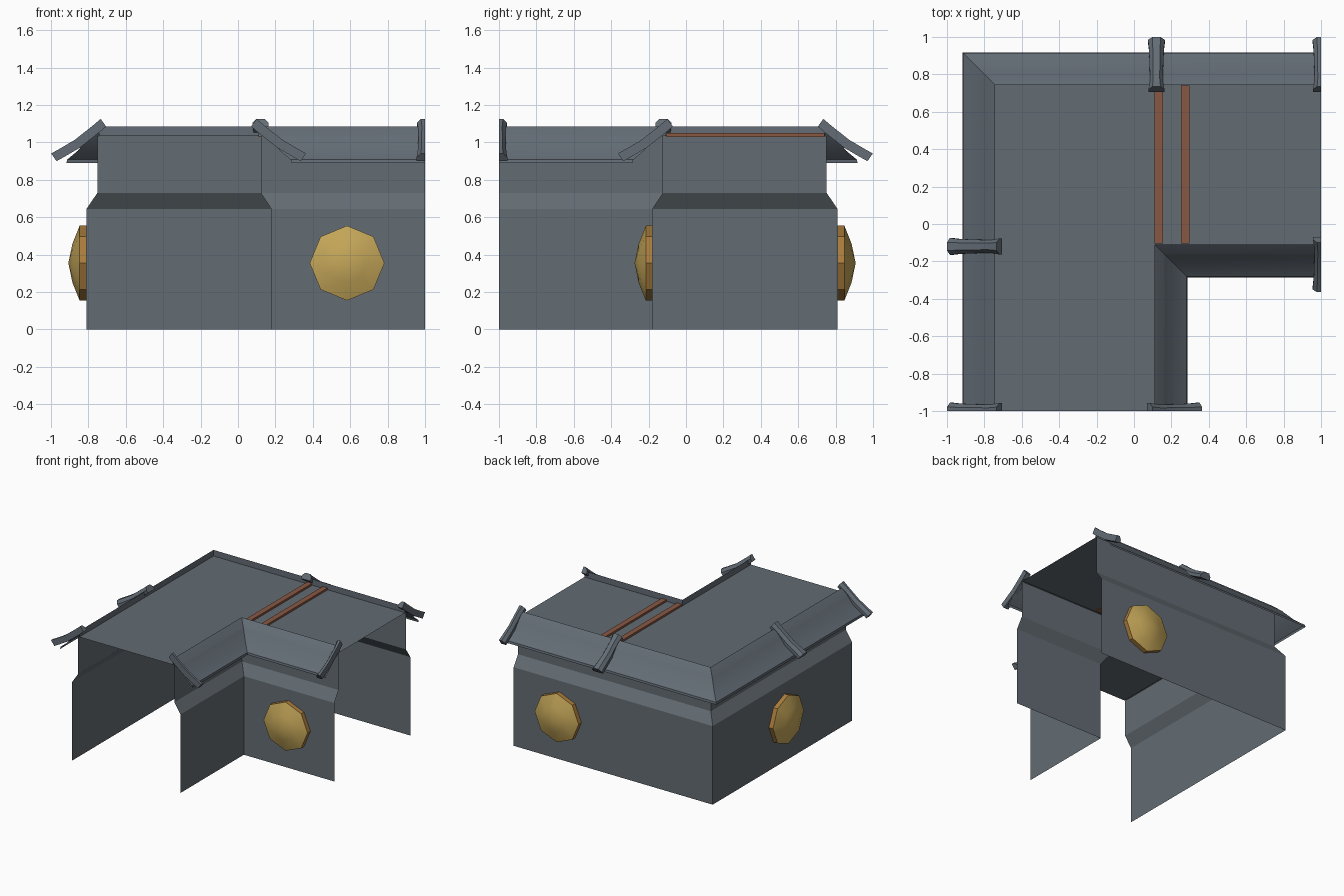
import bpy, bmesh, math
from mathutils import Vector

if "Cube" in bpy.data.objects:
    bpy.data.objects.remove(bpy.data.objects["Cube"])


def material(name, rgb):
    m = bpy.data.materials.new(name)
    m.diffuse_color = (*rgb, 1)
    m.use_nodes = True
    m.node_tree.nodes["Principled BSDF"].inputs["Base Color"].default_value = m.diffuse_color
    return m


STONE = material("slate_grey", (0.125, 0.15, 0.17))
TILE = material("roof_grey", (0.125, 0.15, 0.178))
GOLD = material("gold", (0.56, 0.385, 0.10))
BRONZE = material("bronze", (0.40, 0.20, 0.045))
WOOD = material("red_brown_wood", (0.25, 0.095, 0.055))


def finish(bm, name, mats, smooth=None):
    mesh = bpy.data.meshes.new(name)
    bm.to_mesh(mesh)
    bm.free()
    for m in mats:
        mesh.materials.append(m)
    ob = bpy.data.objects.new(name, mesh)
    bpy.context.collection.objects.link(ob)
    if smooth:
        bpy.ops.object.select_all(action='DESELECT')
        ob.select_set(True)
        bpy.context.view_layer.objects.active = ob
        bpy.ops.object.shade_smooth_by_angle(angle=math.radians(smooth))
    return ob


def flip_diagonal(x, y):
    """The plan is symmetric about the line y = -x."""
    return -y, -x


def sweep_corner(name, profile, mat, smooth=None):
    """Sweep a (u, z) profile, listed bottom to top, round the L with a mitre."""
    bm = bmesh.new()
    rows = [[bm.verts.new((x, y, z)) for x, y in ((u, -1), (u, -u), (1, -u))]
            for u, z in profile]
    outer = profile[0][0] < 0
    for a, b in zip(rows, rows[1:]):
        for i in range(2):
            f = bm.faces.new((a[i], a[i + 1], b[i + 1], b[i]))
            if outer:
                f.normal_flip()
    return finish(bm, name, [mat], smooth)


# walls: straight base, sloped ledge, recessed upper part
sweep_corner("outer_wall", [(-.81, 0), (-.81, .645), (-.752, .73), (-.752, 1.035)], STONE)
sweep_corner("inner_wall", [(.178, 0), (.178, .645), (.122, .73), (.122, 1.035)], STONE)

# roof skirts with a raised rim beside the walkway
skirt = [(.175, .89), (.172, .908), (.115, .955), (.055, 1.03),
         (.05, 1.037), (0, 1.085), (0, 1.035)]
sweep_corner("outer_roof", [(-.742 - d, z) for d, z in skirt], TILE, 40)
sweep_corner("inner_roof", [(.11 + d, z) for d, z in skirt], TILE, 40)

# walkway
bm = bmesh.new()
bm.faces.new([bm.verts.new((x, y, 1.035)) for x, y in
              ((-.745, -1), (.115, -1), (.115, -.115), (1, -.115), (1, .745), (-.745, .745))])
finish(bm, "walkway", [STONE])

# wooden strips across the walkway
for i, x in enumerate((.133, .273)):
    bm = bmesh.new()
    bmesh.ops.create_cube(bm, size=1)
    for v in bm.verts:
        v.co = Vector((x + v.co.x * .045, .318 + v.co.y * .845, 1.04 + v.co.z * .022))
    finish(bm, f"wood_strip_{i + 1}", [WOOD])


def ridge_tile(name, u0, sign, v, mirrored):
    """Flared ridge tile running down the roof from u0; cut off at the open ends."""
    stations = ((0, 1.085, 1), (.045, 1.047, .8), (.14, .972, .85),
                (.22, .925, .93), (.265, .90, 1.05))
    section = ((-1, 0), (-1, .5), (-.5, 1), (.5, 1), (1, .5), (1, 0))
    bm = bmesh.new()
    rings = []
    for d, z, w in stations:
        ring = []
        for t, h in section:
            x, y = u0 + sign * (d + h * .029), v + t * .043 * w
            if mirrored:
                x, y = flip_diagonal(x, y)
            ring.append(bm.verts.new((x, y, z + h * .041)))
        rings.append(ring)
    for a, b in zip(rings, rings[1:]):
        for i in range(6):
            j = (i + 1) % 6
            bm.faces.new((a[i], a[j], b[j], b[i]))
    bm.faces.new(rings[0])
    bm.faces.new(rings[-1])
    for co, no in (((0, -1, 0), (0, -1, 0)), ((1, 0, 0), (1, 0, 0))):
        if v == -1 and mirrored == (no[0] == 1):
            bmesh.ops.bisect_plane(bm, geom=bm.verts[:] + bm.edges[:] + bm.faces[:],
                                   plane_co=co, plane_no=no, clear_outer=True)
            bmesh.ops.holes_fill(bm, edges=[e for e in bm.edges if e.is_boundary])
    bmesh.ops.recalc_face_normals(bm, faces=bm.faces[:])
    finish(bm, name, [TILE], 30)


for side, mirrored in (("a", False), ("b", True)):
    ridge_tile(f"middle_ridge_tile_{side}", -.705, -1, -.12, mirrored)
    ridge_tile(f"outer_end_ridge_tile_{side}", -.705, -1, -1, mirrored)
    ridge_tile(f"inner_end_ridge_tile_{side}", .07, 1, -1, mirrored)


def boss(name, centre, normal):
    """Eight-sided domed wall boss with a bronze rim."""
    c, n = Vector(centre), Vector(normal)
    side, up = Vector((0, 0, 1)).cross(n), Vector((0, 0, 1))
    bm = bmesh.new()
    rings = []
    for r, d in ((.2, 0), (.2, .037), (.105, .075)):
        rings.append([bm.verts.new(c + n * d + r * (side * math.cos(k * math.pi / 4)
                                                   + up * math.sin(k * math.pi / 4)))
                      for k in range(8)])
    tip = bm.verts.new(c + n * .097)
    for row, (a, b) in enumerate(zip(rings, rings[1:])):
        for i in range(8):
            j = (i + 1) % 8
            f = bm.faces.new((a[i], a[j], b[j], b[i]))
            f.material_index = 1 if row == 0 else 0
    for i in range(8):
        bm.faces.new((rings[2][i], rings[2][(i + 1) % 8], tip))
    finish(bm, name, [GOLD, BRONZE], 32)


boss("west_boss", (-.81, -.12, .355), (-1, 0, 0))
boss("north_boss", (.583, .81, .355), (0, 1, 0))
boss("south_boss", (.583, -.178, .355), (0, -1, 0))
